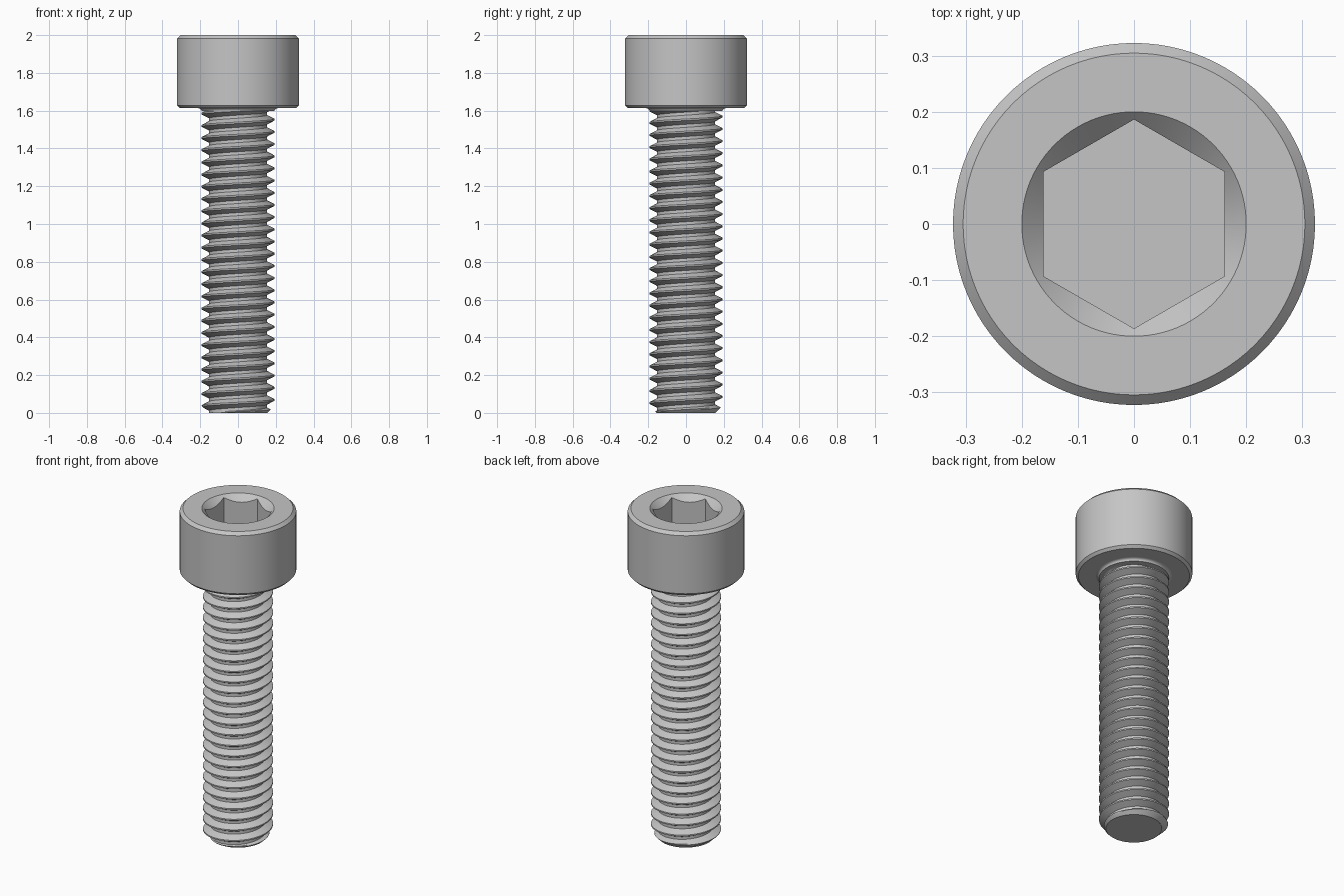
import bpy, bmesh, math

if "Cube" in bpy.data.objects:
    bpy.data.objects.remove(bpy.data.objects["Cube"], do_unlink=True)

STEPS = 96                                   # columns around the axis
ANGLES = [math.tau * i / STEPS for i in range(STEPS + 1)]

steel = bpy.data.materials.new("plain steel grey")
steel.use_nodes = True
steel.diffuse_color = (0.56, 0.56, 0.56, 1)
steel.node_tree.nodes["Principled BSDF"].inputs["Base Color"].default_value = (0.56, 0.56, 0.56, 1)


def circle(r, z):
    return [(r, z)] * len(ANGLES)


def skin(name, rings):
    """Join rings of (radius, height) into a capped solid around z."""
    bm = bmesh.new()
    rows = [[bm.verts.new((r * math.cos(a), r * math.sin(a), z))
             for a, (r, z) in zip(ANGLES, ring)] for ring in rings]
    for low, high in zip(rows, rows[1:]):
        for i in range(STEPS):
            bm.faces.new((low[i], low[i + 1], high[i + 1], high[i]))
    bm.faces.new(rows[0][:-1])
    bm.faces.new(rows[-1][:-1])
    bmesh.ops.remove_doubles(bm, verts=bm.verts, dist=1e-5)
    bmesh.ops.recalc_face_normals(bm, faces=bm.faces)
    mesh = bpy.data.meshes.new(name)
    bm.to_mesh(mesh)
    bm.free()
    mesh.materials.append(steel)
    obj = bpy.data.objects.new(name, mesh)
    bpy.context.collection.objects.link(obj)
    bpy.ops.object.select_all(action='DESELECT')
    obj.select_set(True)
    bpy.context.view_layer.objects.active = obj
    bpy.ops.object.shade_smooth_by_angle(angle=math.radians(30))
    return obj


# Head with chamfered rims and a countersunk hexagonal socket
HEAD_R, HEAD_Z, SOCKET_R = 0.3226, 1.613, 0.2
FLAT = 0.1613                                # half the width across flats


def hex_radius(a):
    return FLAT / math.cos((a + math.pi / 6) % (math.pi / 3) - math.pi / 6)


hexagon = [hex_radius(a) for a in ANGLES]
skin("socket_head", [
    circle(HEAD_R - 0.015, HEAD_Z),
    circle(HEAD_R, HEAD_Z + 0.015),
    circle(HEAD_R, 1.982),
    circle(HEAD_R - 0.018, 2),
    circle(SOCKET_R, 2),
    [(r, 2 - (SOCKET_R - r)) for r in hexagon],
    [(r, 1.806) for r in hexagon],
])

# Shank with a right-handed thread, chamfered tip and filleted neck
PITCH, MAJOR, DEPTH = 0.0645, 0.1935, 0.0396
FILLET = 0.016
THREAD_TOP = HEAD_Z - FILLET
# fractions of one turn: crest, falling flank, root, rising flank
CREST, ROOT_START, ROOT_END = 1 / 8, 7 / 16, 11 / 16


def thread_radius(t):
    t %= 1
    if t < CREST:
        drop = 0
    elif t < ROOT_START:
        drop = (t - CREST) / (ROOT_START - CREST)
    elif t < ROOT_END:
        drop = 1
    else:
        drop = (1 - t) / (1 - ROOT_END)
    return MAJOR - DEPTH * drop


def thread_point(a, t):
    rise = a / math.tau
    z = min(max((t + rise) * PITCH, 0), THREAD_TOP)
    tip_limit = 0.155 + z
    return min(thread_radius(z / PITCH - rise), tip_limit), z


rows = [0, CREST] + [CREST + (ROOT_START - CREST) * k / 4 for k in (1, 2, 3)]
rows += [ROOT_START, ROOT_END] + [ROOT_END + (1 - ROOT_END) * k / 4 for k in (1, 2, 3)]
turns = math.ceil(THREAD_TOP / PITCH) + 1
rings = [[thread_point(a, turn + t) for a in ANGLES]
         for turn in range(-2, turns) for t in rows]
for k in range(5):
    b = math.pi / 2 * k / 4
    rings.append(circle(MAJOR + FILLET * (1 - math.cos(b)),
                        THREAD_TOP + FILLET * math.sin(b)))
skin("threaded_shank", rings)
